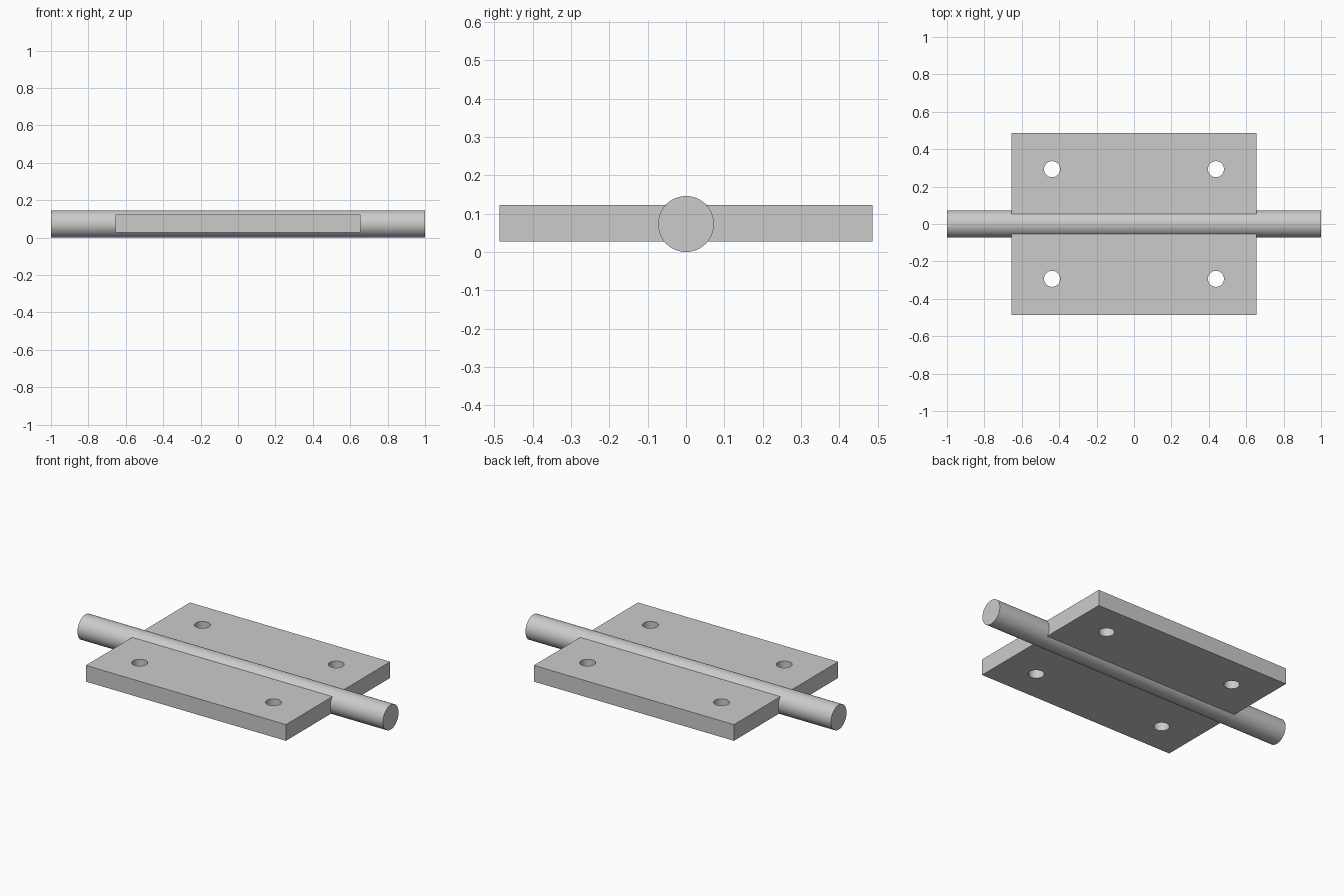
import bpy
import math

cube = bpy.data.objects.get("Cube")
if cube:
    bpy.data.objects.remove(cube, do_unlink=True)

GREY = (0.6, 0.6, 0.6, 1)
metal = bpy.data.materials.new("light grey metal")
metal.use_nodes = True
metal.diffuse_color = GREY
metal.node_tree.nodes["Principled BSDF"].inputs["Base Color"].default_value = GREY

ROD_R = 0.073
PLATE_Z, PLATE_T = 0.075, 0.096
PLATE_X = 0.655
INNER_Y, OUTER_Y = 0.045, 0.487
HOLE_X, HOLE_Y, HOLE_R = 0.438, 0.293, 0.043


def cylinder(name, radius, depth, location, rotation=(0, 0, 0)):
    bpy.ops.mesh.primitive_cylinder_add(vertices=64, radius=radius, depth=depth,
                                        location=location, rotation=rotation)
    obj = bpy.context.object
    obj.name = name
    obj.data.materials.append(metal)
    return obj


def smooth(obj):
    bpy.ops.object.select_all(action='DESELECT')
    obj.select_set(True)
    bpy.context.view_layer.objects.active = obj
    bpy.ops.object.shade_smooth_by_angle(angle=math.radians(30))


def plate(name, side):
    # Flat leaf whose inner edge is buried in the rod
    bpy.ops.mesh.primitive_cube_add(
        size=1, location=(0, side * (INNER_Y + OUTER_Y) / 2, PLATE_Z))
    obj = bpy.context.object
    obj.name = name
    obj.scale = (2 * PLATE_X, OUTER_Y - INNER_Y, PLATE_T)
    bpy.ops.object.transform_apply(location=False, rotation=False, scale=True)
    obj.data.materials.append(metal)
    # Two through holes
    for sx in (-1, 1):
        drill = cylinder("hole_cutter", HOLE_R, 0.3, (sx * HOLE_X, side * HOLE_Y, PLATE_Z))
        drill.hide_render = True
        cut = obj.modifiers.new("hole", 'BOOLEAN')
        cut.operation = 'DIFFERENCE'
        cut.solver = 'EXACT'
        cut.object = drill
        bpy.context.view_layer.objects.active = obj
        bpy.ops.object.modifier_apply(modifier=cut.name)
        bpy.data.objects.remove(drill, do_unlink=True)
    smooth(obj)


# Hinge rod along x
smooth(cylinder("hinge_rod", ROD_R, 2, (0, 0, ROD_R), (0, math.pi / 2, 0)))

# Leaves on both sides of the rod
plate("front_plate", -1)
plate("back_plate", 1)
